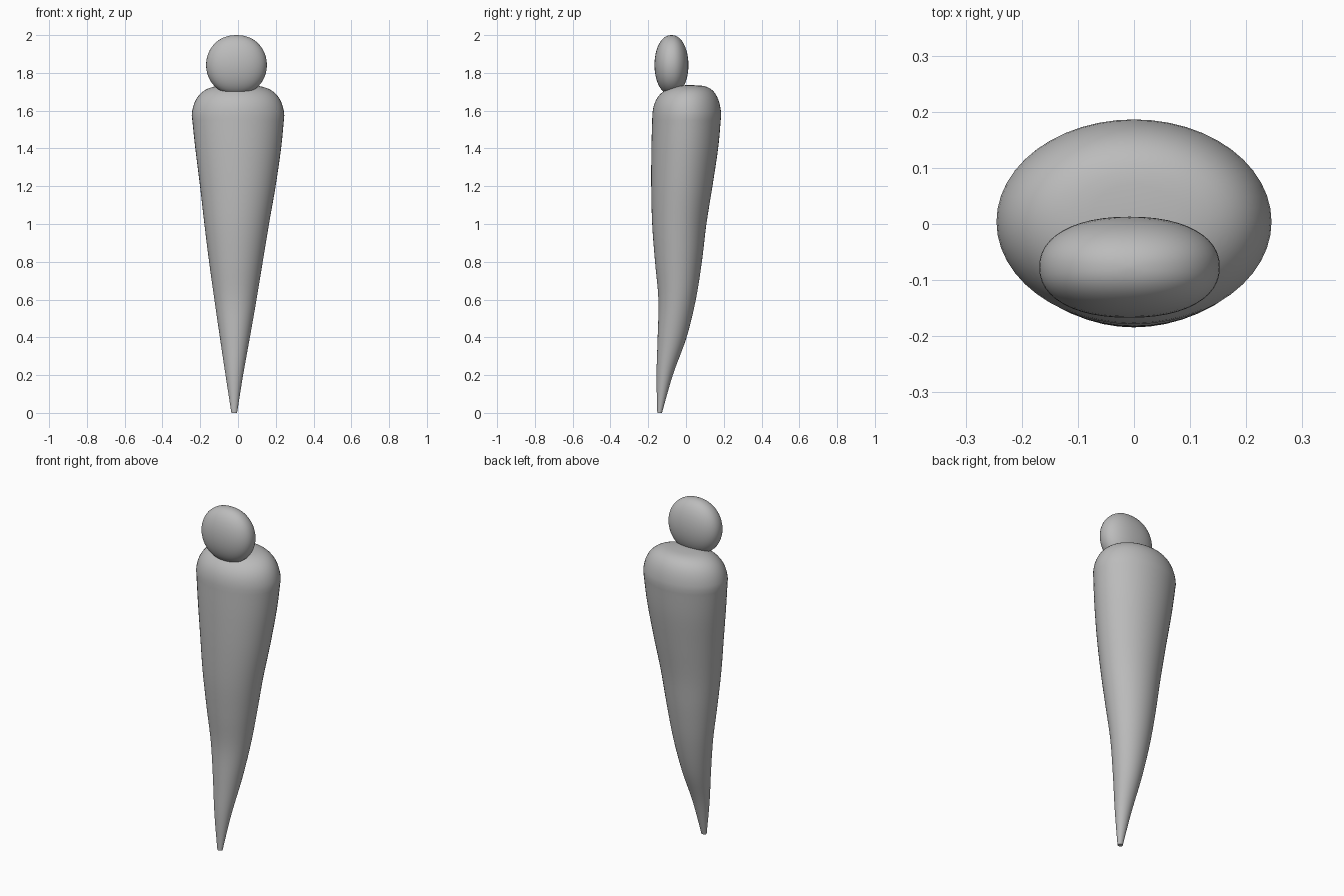
import bpy
import bmesh
from math import cos, sin, pi, copysign

cube = bpy.data.objects.get("Cube")
if cube:
    bpy.data.objects.remove(cube, do_unlink=True)

grey = bpy.data.materials.new("plain grey")
grey.use_nodes = True
GREY = (0.5, 0.5, 0.5, 1)
grey.diffuse_color = GREY
grey.node_tree.nodes["Principled BSDF"].inputs["Base Color"].default_value = GREY


def power(v, e):
    return copysign(abs(v) ** e, v)


def loft(name, sections, sides=48, squareness=1.0):
    """Skin closed oval rings given as (z, left x, right x, front y, back y)."""
    bm = bmesh.new()
    rings = []
    for z, x0, x1, y0, y1 in sections:
        ring = []
        for i in range(sides):
            a = 2 * pi * i / sides
            x = (x0 + x1) / 2 + (x1 - x0) / 2 * power(cos(a), squareness)
            y = (y0 + y1) / 2 + (y1 - y0) / 2 * power(sin(a), squareness)
            ring.append(bm.verts.new((x, y, z)))
        rings.append(ring)
    for low, high in zip(rings, rings[1:]):
        for i in range(sides):
            j = (i + 1) % sides
            bm.faces.new((low[i], low[j], high[j], high[i]))
    bm.faces.new(rings[0][::-1])
    bm.faces.new(rings[-1])
    mesh = bpy.data.meshes.new(name)
    bm.to_mesh(mesh)
    bm.free()
    obj = bpy.data.objects.new(name, mesh)
    bpy.context.collection.objects.link(obj)
    mesh.materials.append(grey)
    bpy.ops.object.select_all(action="DESELECT")
    obj.select_set(True)
    bpy.context.view_layer.objects.active = obj
    bpy.ops.object.shade_smooth_by_angle(angle=pi / 4)
    return obj


def smooth(keys, steps=5):
    """Pass a smooth curve through the key sections."""
    out = []
    for k in range(len(keys) - 1):
        a, b = keys[max(k - 1, 0)], keys[k]
        c, d = keys[k + 1], keys[min(k + 2, len(keys) - 1)]
        for s in range(steps):
            t = s / steps
            out.append([q + t / 2 * (r - p + t * (2 * p - 5 * q + 4 * r - w
                        + t * (3 * (q - r) + w - p)))
                        for p, q, r, w in zip(a, b, c, d)])
    return out + [keys[-1]]


# Tapering body, bent forward towards its pointed foot
body_keys = [
    (0.00, -0.035, -0.005, -0.152, -0.127),
    (0.20, -0.066, 0.027, -0.156, -0.070),
    (0.40, -0.096, 0.063, -0.150, 0.003),
    (0.60, -0.125, 0.098, -0.146, 0.052),
    (0.80, -0.153, 0.131, -0.164, 0.084),
    (1.00, -0.178, 0.164, -0.179, 0.108),
    (1.20, -0.201, 0.199, -0.184, 0.140),
    (1.40, -0.226, 0.228, -0.183, 0.170),
    (1.55, -0.242, 0.243, -0.179, 0.184),
]
body = smooth(body_keys)

# Rounded shoulder closing over the top
for i in range(1, 15):
    a = pi / 2 * i / 14
    z = 1.55 + 0.185 * sin(a) ** 0.9
    inset = 1 - cos(a) ** 0.55 if i < 14 else 0.97
    k = 1 - inset
    front = -0.179 + 0.03 * sin(a) ** 4
    x, y0, y1 = 0.246 * k, front * k + 0.02 * (1 - k), 0.187 * k + 0.02 * (1 - k)
    body.append((z, -x, x, y0, y1))
loft("body", body)

# Flattened oval head, set towards the front
head = []
for i in range(25):
    a = pi * (0.01 + 0.98 * i / 24)
    r = sin(a) ** 0.92
    z = 1.842 - 0.158 * cos(a)
    head.append((z, -0.008 - 0.161 * r, -0.008 + 0.161 * r,
                 -0.077 - 0.09 * r, -0.077 + 0.09 * r))
loft("head", head, squareness=0.9)
